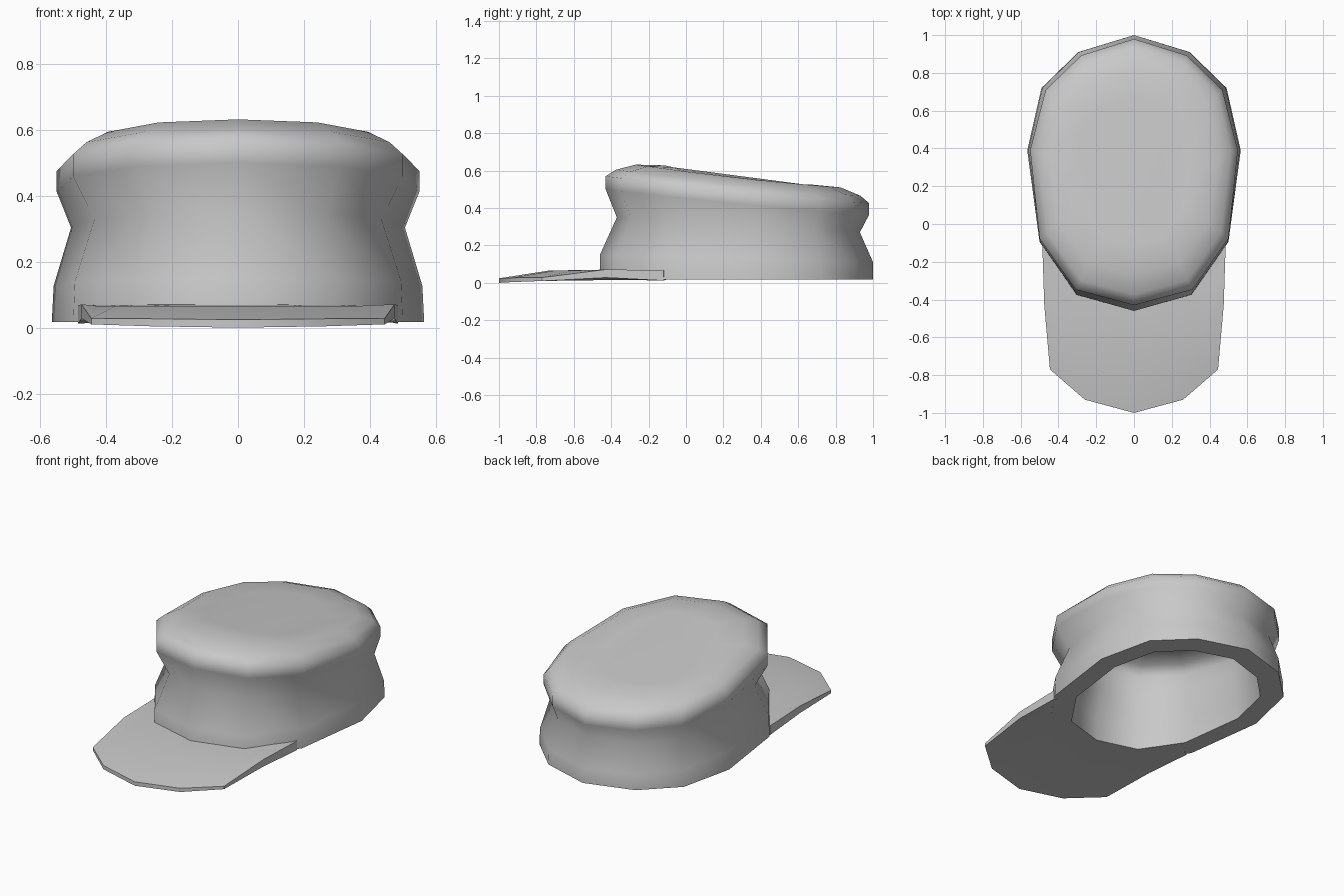
import bpy, bmesh

cube = bpy.data.objects.get("Cube")
if cube:
    bpy.data.objects.remove(cube)

grey = bpy.data.materials.new("cap_grey")
grey.use_nodes = True
colour = (0.58, 0.58, 0.58, 1)
grey.diffuse_color = colour
grey.node_tree.nodes["Principled BSDF"].inputs["Base Color"].default_value = colour


def bridge(bm, a, b, closed):
    n = len(a)
    for i in range(n if closed else n - 1):
        j = (i + 1) % n
        bm.faces.new((a[i], a[j], b[j], b[i]))


def finish(bm, name, angle):
    bmesh.ops.recalc_face_normals(bm, faces=bm.faces)
    mesh = bpy.data.meshes.new(name)
    bm.to_mesh(mesh)
    bm.free()
    mesh.materials.append(grey)
    ob = bpy.data.objects.new(name, mesh)
    bpy.context.collection.objects.link(ob)
    bpy.ops.object.select_all(action="DESELECT")
    ob.select_set(True)
    bpy.context.view_layer.objects.active = ob
    bpy.ops.object.shade_smooth_by_angle(angle=angle)


# Crown: one twelve-sided outline, scaled and tilted from the lining up, over the rim and top
half = [(0, 0.73), (0.295, 0.64), (0.49, 0.45), (0.565, 0.12),
        (0.5, -0.365), (0.305, -0.645), (0, -0.73)]
outline = half + [(-x, y) for x, y in half[-2:0:-1]]
# x scale, widening to the back, y scale, centre y, front height, back height, sag
lining = [(0.5, 0, 0.5, 0.275, 0.54, 0.44, 0.01),
          (0.7, 0, 0.72, 0.275, 0.53, 0.4, 0.005),
          (0.77, 0, 0.79, 0.275, 0.48, 0.34, 0),
          (0.74, 0, 0.765, 0.28, 0.34, 0.26, 0),
          (0.79, 0, 0.815, 0.27, 0.16, 0.12, 0),
          (0.795, 0, 0.815, 0.27, 0.017, 0.017, 0)]
outside = [(1, 0, 1, 0.27, 0.017, 0.017, 0),
           (0.99, 0, 1, 0.27, 0.15, 0.11, 0),
           (0.89, 0.04, 0.89, 0.28, 0.35, 0.27, 0),
           (0.98, -0.04, 0.965, 0.275, 0.5, 0.365, 0.01),
           (0.98, -0.04, 0.965, 0.275, 0.57, 0.425, 0.01),
           (0.91, -0.02, 0.895, 0.28, 0.605, 0.465, 0.01),
           (0.79, 0, 0.75, 0.28, 0.632, 0.51, 0.01),
           (0.53, 0, 0.54, 0.28, 0.628, 0.525, 0.02)]
bm = bmesh.new()
rings = []
for sx, widen, sy, cy, front, back, sag in lining + outside:
    ring = []
    for x, y in outline:
        t = y / 0.73
        z = (front + back) / 2 + (back - front) / 2 * t - sag * (1 - t * t)
        ring.append(bm.verts.new((x * (sx + widen * t), cy + y * sy, z)))
    rings.append(ring)
for a, b in zip(rings, rings[1:]):
    bridge(bm, a, b, True)
bm.faces.new(rings[0])
bm.faces.new(rings[-1])
finish(bm, "crown", 1.1)

# Visor: half rows from the side to the middle, mirrored across x
edge = [(0.485, -0.12, 0.068, 0.012), (0.475, -0.43, 0.071, 0.028),
        (0.445, -0.77, 0.028, 0.01), (0.26, -0.93, 0.027, 0.004), (0, -1, 0.024, 0)]
middle = [(0.465, -0.11), (0.43, -0.33), (0.37, -0.6), (0.2, -0.7), (0, -0.73)]
root = [(0.44, -0.09), (0.39, -0.2), (0.28, -0.34), (0.14, -0.38), (0, -0.41)]
rows = [[(x, y, top) for x, y, top, _ in edge],
        [(x, y, 0.066) for x, y in middle],
        [(x, y, 0.07) for x, y in root],
        [(x, y, 0.018) for x, y in root],
        [(x, y, 0.016) for x, y in middle],
        [(x, y, low) for x, y, _, low in edge]]
bm = bmesh.new()
strips = [[bm.verts.new(p) for p in row + [(-x, y, z) for x, y, z in row[-2::-1]]]
          for row in rows]
for a, b in zip(strips, strips[1:] + strips[:1]):
    bridge(bm, a, b, False)
for end in (0, -1):
    bm.faces.new([s[end] for s in strips])
finish(bm, "visor", 0.6)
